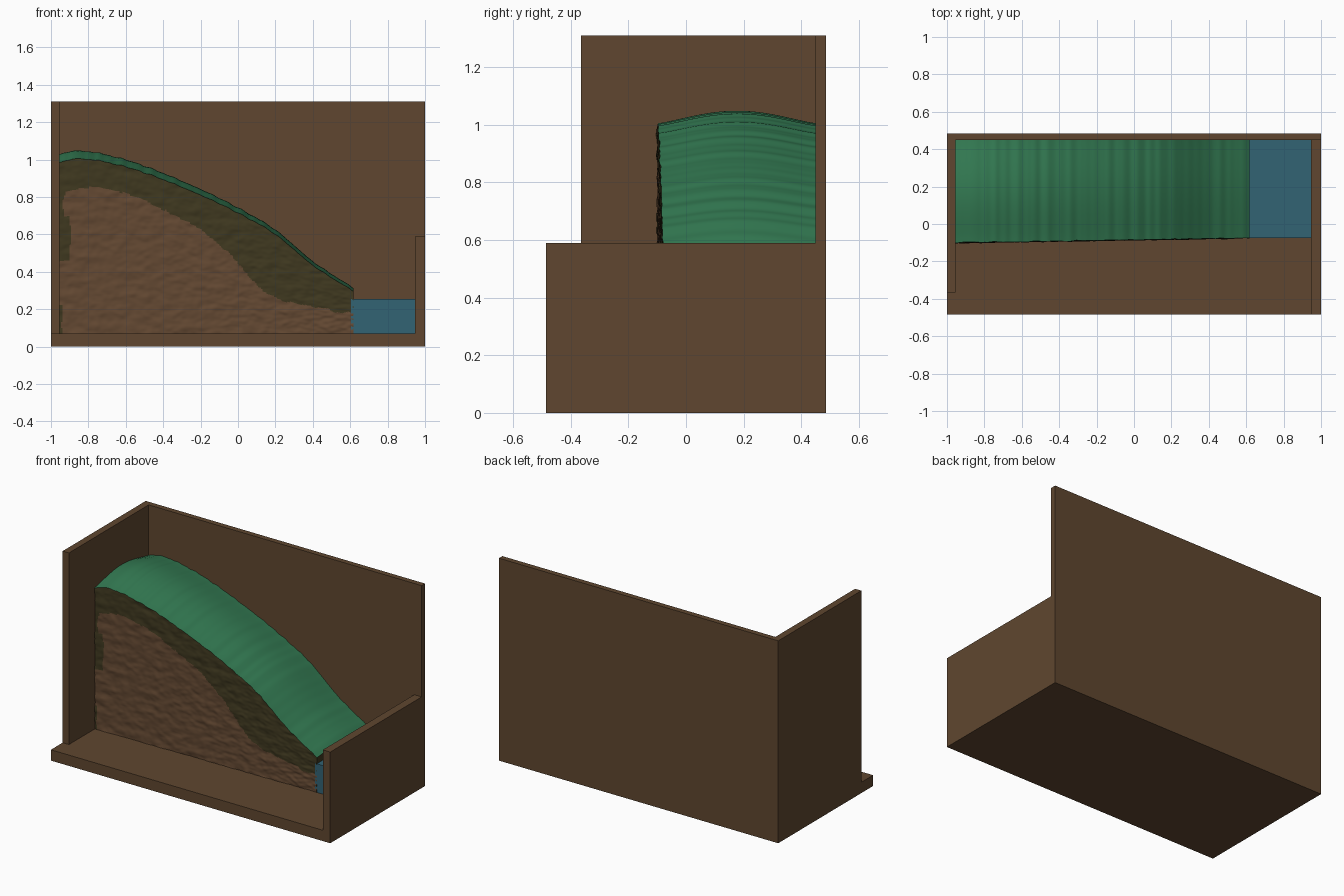
import bpy, bmesh, math
from mathutils import Vector, noise

cube = bpy.data.objects.get("Cube")
if cube:
    bpy.data.objects.remove(cube, do_unlink=True)


def material(name, rgb):
    m = bpy.data.materials.new(name)
    m.use_nodes = True
    col = (*rgb, 1.0)
    m.diffuse_color = col
    m.node_tree.nodes["Principled BSDF"].inputs["Base Color"].default_value = col
    return m


wood = material("brown wood", (0.115, 0.062, 0.029))
grass = material("grass green", (0.033, 0.195, 0.085))
soil = material("dark olive soil", (0.050, 0.040, 0.014))
rock = material("brown rock", (0.127, 0.066, 0.032))
water_blue = material("water blue", (0.032, 0.125, 0.175))


def finish(bm, name, mats):
    bmesh.ops.recalc_face_normals(bm, faces=bm.faces)
    me = bpy.data.meshes.new(name)
    bm.to_mesh(me)
    bm.free()
    for m in mats:
        me.materials.append(m)
    ob = bpy.data.objects.new(name, me)
    bpy.context.collection.objects.link(ob)
    return ob


def box(name, lo, hi, mat):
    bm = bmesh.new()
    bmesh.ops.create_cube(bm, size=1)
    for v in bm.verts:
        v.co = Vector([a + (c + 0.5) * (b - a) for a, b, c in zip(lo, hi, v.co)])
    return finish(bm, name, [mat])


def curve(points, x):
    """Smooth interpolation through (x, z) points."""
    def slope(i):
        a, b = points[max(i - 1, 0)], points[min(i + 1, len(points) - 1)]
        return (b[1] - a[1]) / (b[0] - a[0])
    i = 0
    while i < len(points) - 2 and x > points[i + 1][0]:
        i += 1
    (x0, z0), (x1, z1) = points[i], points[i + 1]
    h = x1 - x0
    t = min(max((x - x0) / h, 0), 1)
    return ((2*t**3 - 3*t*t + 1) * z0 + (t**3 - 2*t*t + t) * h * slope(i)
            + (3*t*t - 2*t**3) * z1 + (t**3 - t*t) * h * slope(i + 1))


# Display case: base board and three walls
FLOOR, BACK = 0.07, 0.45
box("base_board", (-1, -0.485, 0), (1, 0.485, FLOOR), wood)
box("back_wall", (-1, BACK, FLOOR), (1, 0.485, 1.31), wood)
box("tall_side_wall", (-1, -0.365, FLOOR), (-0.955, BACK, 1.31), wood)
box("low_side_wall", (0.947, -0.485, FLOOR), (1, BACK, 0.59), wood)

# Water at the foot of the slope
box("water", (0.605, -0.075, FLOOR), (0.947, BACK, 0.255), water_blue)

# Hill: ridge line, and lower limit of the soil layer on the cut face
X0, X1 = -0.955, 0.617
edge = [(-0.955, 0.985), (-0.86, 1.005), (-0.7, 0.985), (-0.5, 0.93), (-0.2, 0.81),
        (0, 0.715), (0.2, 0.6), (0.4, 0.435), (0.62, 0.295)]
seam = [(-0.955, 0.81), (-0.8, 0.85), (-0.65, 0.83), (-0.5, 0.78), (-0.35, 0.71),
        (-0.18, 0.61), (0, 0.45), (0.1, 0.33), (0.2, 0.26), (0.4, 0.215), (0.62, 0.17)]
NX, NZ, NY = 200, 90, 24


def section(x):
    """Outline of the hill at x: up the cut face, over the grass, down the back."""
    t = (x - X0) / (X1 - X0)
    face_y = -0.1 + 0.025 * t
    top = curve(edge, x) + 0.006 * noise.noise(Vector((x * 25, 0, 0)))
    pts = []
    for j in range(NZ + 1):
        z = FLOOR + (top - FLOOR) * j / NZ
        p = Vector((x * 13, 3, z * 24))
        bump = noise.noise(p) + 0.6 * noise.noise(p * 2.3)
        pts.append((x, face_y + 0.005 * bump, z))
    y0 = pts[-1][1]
    rise = 0.045 - 0.027 * t
    for k in range(1, NY + 1):
        s = k / NY
        pts.append((x, y0 + (BACK - y0) * s, top + rise * math.sin(math.pi * s) ** 1.2))
    pts.append((x, BACK, FLOOR))
    return pts


def face_colour(x, z):
    """1 for soil, 2 for rock, with a ragged seam and a stain by the tall wall."""
    wob = noise.noise(Vector((x * 14, 7, z * 14))) + 0.5 * noise.noise(Vector((x * 40, 1, z * 40)))
    if z > curve(seam, x) + 0.014 * wob:
        return 1
    reach = -0.932
    if 0.46 < z < 0.7:
        reach = -0.895
    elif 0.22 < z <= 0.46:
        reach = -1
    elif z <= 0.22:
        reach = -0.942
    return 1 if x < reach + 0.012 * wob else 2


bm = bmesh.new()
rows = [[bm.verts.new(p) for p in section(X0 + (X1 - X0) * i / NX)] for i in range(NX + 1)]
count = len(rows[0])
for a, b in zip(rows, rows[1:]):
    for j in range(count):
        k = (j + 1) % count
        f = bm.faces.new((a[j], b[j], b[k], a[k]))
        c = f.calc_center_median()
        f.material_index = face_colour(c.x, c.z) if j < NZ else (0 if j < NZ + NY else 1)
for end in (rows[0], rows[-1]):
    bm.faces.new(end).material_index = 1
hill = finish(bm, "hill", [grass, soil, rock])

bpy.ops.object.select_all(action="DESELECT")
hill.select_set(True)
bpy.context.view_layer.objects.active = hill
bpy.ops.object.shade_smooth_by_angle(angle=math.radians(45))
